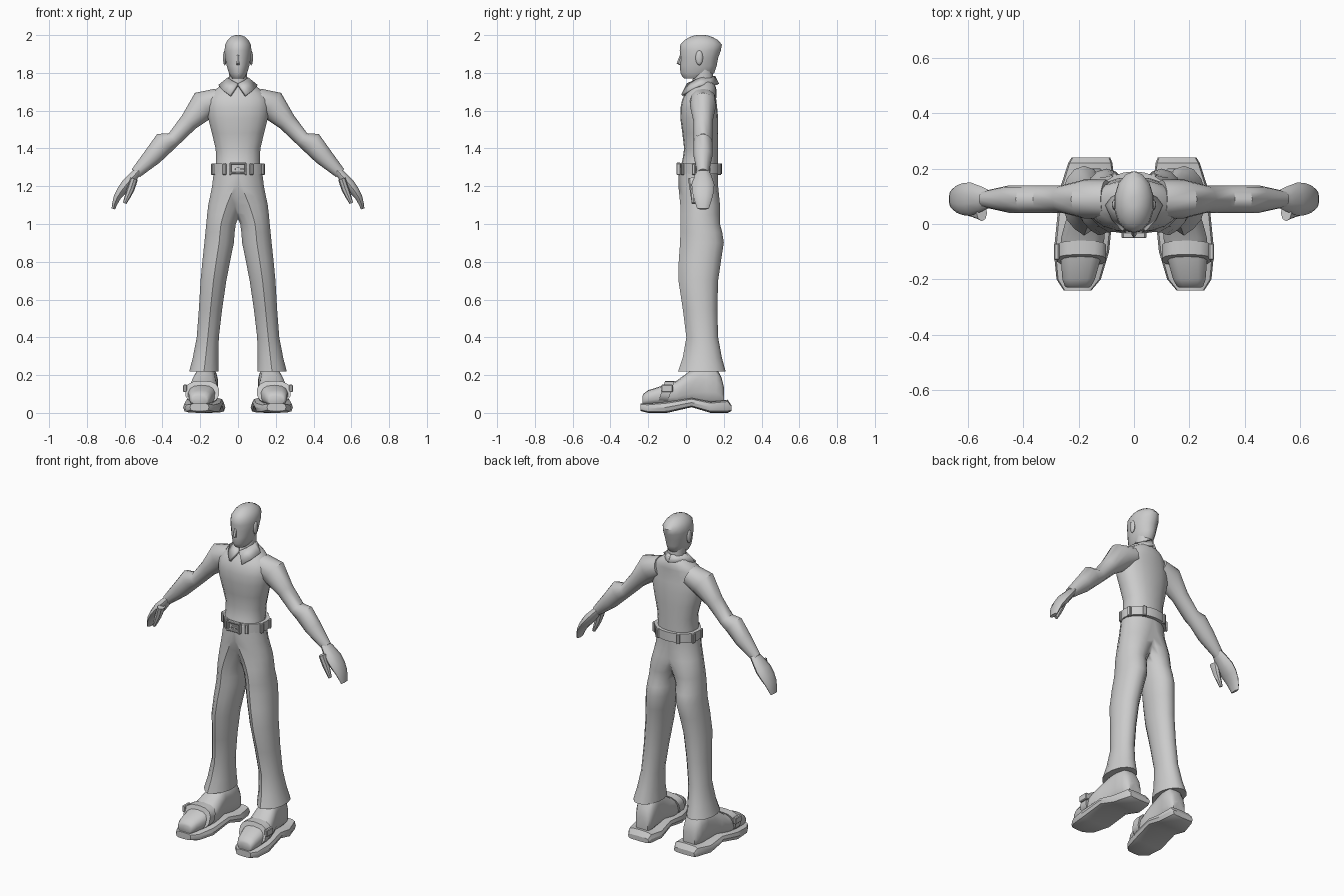
import bpy, bmesh, math
from mathutils import Vector, Matrix

if "Cube" in bpy.data.objects:
    bpy.data.objects.remove(bpy.data.objects["Cube"])

colour = (0.6, 0.6, 0.6, 1)
grey = bpy.data.materials.new("plain_grey")
grey.use_nodes = True
grey.diffuse_color = colour
grey.node_tree.nodes["Principled BSDF"].inputs["Base Color"].default_value = colour


def finish(name, bm, mirror=False, cut=False, sharp=42):
    """Turn a bmesh into a shaded object, optionally mirrored to the other side."""
    if cut:
        everything = bm.verts[:] + bm.edges[:] + bm.faces[:]
        bmesh.ops.bisect_plane(bm, geom=everything, plane_co=Vector(),
                               plane_no=Vector((1, 0, 0)), clear_inner=True)
    bmesh.ops.recalc_face_normals(bm, faces=bm.faces)
    mesh = bpy.data.meshes.new(name)
    bm.to_mesh(mesh)
    bm.free()
    mesh.materials.append(grey)
    mesh.shade_smooth()
    mesh.set_sharp_from_angle(angle=math.radians(sharp))
    obj = bpy.data.objects.new(name, mesh)
    bpy.context.collection.objects.link(obj)
    if mirror:
        obj.modifiers.new("Mirror", 'MIRROR')
    return obj


def smooth(rows):
    """Add a spline midpoint between every two rows."""
    result = [rows[0]]
    for i in range(len(rows) - 1):
        before, after = rows[max(i - 1, 0)], rows[min(i + 2, len(rows) - 1)]
        start, end = rows[i], rows[i + 1]
        middle = [(9 * (b + c) - a - d) / 16 for a, b, c, d in zip(before, start, end, after)]
        result += [middle, end]
    return result


def loft(name, rings, sides=14, power=1, crease=0, **options):
    """Skin rings of (centre, u, v); power squares the section, crease pulls out its front."""
    def shaped(value):
        return math.copysign(abs(value) ** power, value)

    bm = bmesh.new()
    loops = []
    for centre, u, v in rings:
        loop = []
        for i in range(sides):
            angle = math.tau * i / sides
            bump = 1 + crease if i == 0 else 1
            offset = Vector(u) * shaped(math.sin(angle)) - Vector(v) * shaped(math.cos(angle)) * bump
            loop.append(bm.verts.new(Vector(centre) + offset))
        loops.append(loop)
    for lower, upper in zip(loops, loops[1:]):
        for i in range(sides):
            j = (i + 1) % sides
            bm.faces.new((lower[i], lower[j], upper[j], upper[i]))
    bm.faces.new(loops[0])
    bm.faces.new(loops[-1])
    return finish(name, bm, **options)


def upright(name, rows, **options):
    """Rows of height, x radius, y centre, y radius and an optional x centre."""
    rings = [((sum(x), y, z), (rx, 0, 0), (0, ry, 0)) for z, rx, y, ry, *x in rows]
    return loft(name, rings, **options)


def limb(name, y, rows, **options):
    """Rows of x, z, thickness, y radius along a path at one depth."""
    points = [Vector((x, y, z)) for x, z, *radii in rows]
    rings = []
    for i, (x, z, thick, deep) in enumerate(rows):
        along = points[min(i + 1, len(points) - 1)] - points[max(i - 1, 0)]
        across = Vector((-along.z, 0, along.x)).normalized()
        rings.append((points[i], across * thick, (0, deep, 0)))
    return loft(name, rings, mirror=True, **options)


def footwear(name, rows, **options):
    """Rows of y, half width, bottom, top, toeing slightly outwards."""
    rings = [((.18 - y / 10, y, (low + high) / 2), (wide, 0, 0), (0, 0, (high - low) / 2))
             for y, wide, low, high in rows]
    return loft(name, rings, mirror=True, **options)


def box(name, centre, size, turn=0, mirror=False):
    """Bevelled box turned about the vertical."""
    bm = bmesh.new()
    bmesh.ops.create_cube(bm, size=1)
    bmesh.ops.scale(bm, vec=size, verts=bm.verts)
    bmesh.ops.bevel(bm, geom=bm.edges[:], offset=min(size) / 5, segments=1, affect='EDGES')
    bmesh.ops.transform(bm, matrix=Matrix.Translation(centre) @ Matrix.Rotation(turn, 4, 'Z'),
                        verts=bm.verts)
    return finish(name, bm, mirror, sharp=30)


# Head, neck, nose and ears
upright("head", smooth([(1.77, .03, .04, .05), (1.8, .05, .06, .09), (1.88, .07, .07, .1),
                        (1.95, .07, .08, .11), (1.99, .04, .08, .06), (2, .01, .08, .02)]))
upright("neck", [(1.7, .05, .09, .06), (1.82, .05, .09, .05)])
upright("nose", [(1.9, .01, -.02, .01), (1.85, .01, -.03, .02), (1.84, .01, -.02, .01)], sides=6)
bm = bmesh.new()
bmesh.ops.create_uvsphere(bm, u_segments=10, v_segments=6, radius=1)
bmesh.ops.scale(bm, vec=(.01, .02, .04), verts=bm.verts)
bmesh.ops.translate(bm, vec=(.07, .07, 1.88), verts=bm.verts)
finish("ear", bm, mirror=True)

# Shirt body
upright("torso", smooth([(1.3, .12, .07, .1), (1.4, .12, .08, .09), (1.56, .16, .07, .1),
                         (1.66, .16, .07, .09), (1.72, .11, .09, .07), (1.76, .05, .09, .05)]),
        sides=18, power=.9, sharp=50)

# Shirt collar: a folded flap running from the front point to the nape
fold = smooth([(0, .01, 1.74), (.05, .08, 1.77), (0, .15, 1.78)])
hem = smooth([(.04, -.02, 1.68), (.1, .07, 1.73), (0, .17, 1.74)])
bm = bmesh.new()
top, low = [[bm.verts.new(point) for point in edge] for edge in (fold, hem)]
for i in range(len(top) - 1):
    bm.faces.new((top[i], low[i], low[i + 1], top[i + 1]))
collar = finish("collar", bm)
solid = collar.modifiers.new("Solidify", 'SOLIDIFY')
solid.thickness = .015
solid.offset = 0
collar.modifiers.new("Mirror", 'MIRROR')

# Arms, hands and thumbs
limb("arm", .09, [(.1, 1.66, .06, .07), (.18, 1.63, .08, .07), (.26, 1.54, .05, .05), (.34, 1.45, .04, .05),
                  (.39, 1.43, .06, .05), (.45, 1.36, .05, .05), (.54, 1.27, .03, .03)], sides=12)
limb("hand", .09, smooth([(.52, 1.29, .02, .03), (.59, 1.21, .03, .06), (.64, 1.14, .02, .05),
                          (.66, 1.08, .01, .03)]), sides=10)
limb("thumb", .04, smooth([(.55, 1.24, .02, .03), (.57, 1.18, .02, .02), (.6, 1.11, .01, .01)]), sides=8)

# Trousers with a pressed crease down the front
upright("trousers", smooth([(1.3, .13, .07, .1, 0), (1.2, .12, .07, .1, .02), (1.1, .1, .08, .1, .06),
                            (1, .08, .08, .1, .09), (.9, .08, .09, .11, .1), (.7, .07, .07, .1, .13),
                            (.4, .06, .09, .08, .16), (.22, .08, .09, .12, .18)]),
        crease=.1, mirror=True, cut=True)

# Belt, belt loops and buckle
waist, depth = .14, .11
upright("belt", [(1.265, waist, .08, depth), (1.32, waist, .08, depth)], sides=24)
for i in range(4):
    angle = math.radians(40 * i - 60)
    spot = (waist * math.cos(angle), .08 + depth * math.sin(angle), 1.29)
    box(f"belt_loop_{i + 1}", spot, (.02, .02, .06), angle, mirror=True)
for side, z in (("lower", 1.27), ("upper", 1.32)):
    box(f"buckle_{side}_bar", (0, -.04, z), (.08, .02, .01))
box("buckle_side", (.04, -.04, 1.29), (.01, .02, .06), mirror=True)
box("buckle_prong", (.01, -.04, 1.29), (.05, .01, .01))

# Shoes: thick arched sole, upper, strap and strap buckle
footwear("sole", [(-.24, .05, .01, .05), (-.2, .08, 0, .05), (-.1, .1, 0, .06), (.03, .1, .03, .08),
                  (.13, .1, 0, .06), (.22, .08, 0, .07), (.24, .07, .01, .04)],
         sides=12, power=.5, sharp=30)
footwear("shoe_upper", smooth([(-.23, .04, .04, .09), (-.2, .06, .04, .12), (-.05, .08, .04, .17),
                               (.05, .06, .04, .24), (.16, .06, .04, .24), (.2, .04, .04, .14)]), power=.75)
loft("shoe_strap", [((.19, y, .11), (.09, 0, 0), (0, .02, .06)) for y in (-.13, -.08)],
     power=.75, mirror=True)
box("strap_buckle", (.28, -.1, .13), (.02, .06, .04), mirror=True)
